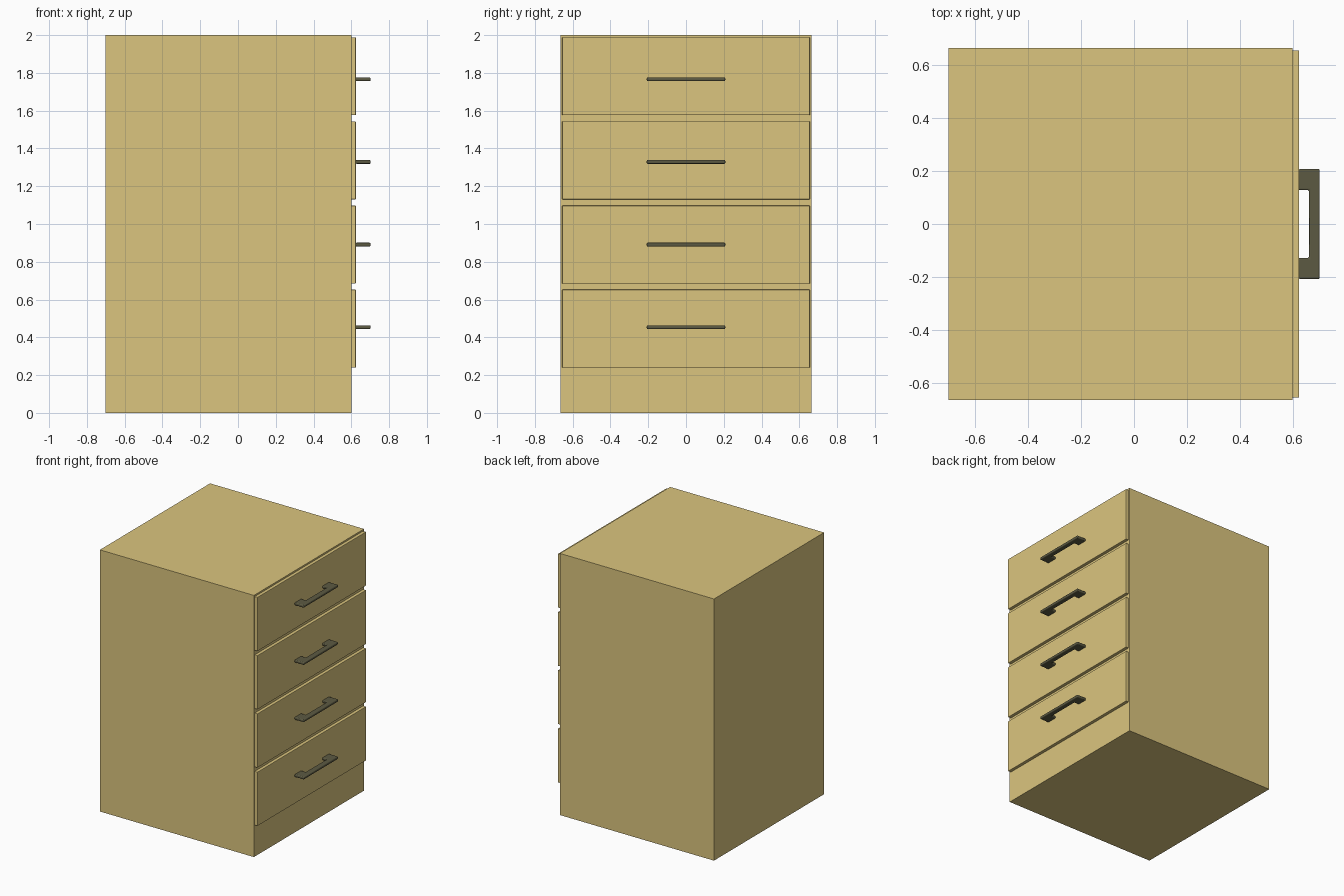
import bpy, bmesh
from mathutils import Vector

if "Cube" in bpy.data.objects:
    bpy.data.objects.remove(bpy.data.objects["Cube"])


def material(name, color):
    mat = bpy.data.materials.new(name)
    mat.diffuse_color = (*color, 1)
    mat.use_nodes = True
    mat.node_tree.nodes["Principled BSDF"].inputs["Base Color"].default_value = mat.diffuse_color
    return mat


wood = material("pale_wood", (0.71, 0.56, 0.21))
metal = material("dark_metal", (0.107, 0.102, 0.055))


def finish(name, bm, mat, bevel=0, segments=2):
    bmesh.ops.recalc_face_normals(bm, faces=bm.faces)
    mesh = bpy.data.meshes.new(name)
    bm.to_mesh(mesh)
    bm.free()
    mesh.materials.append(mat)
    obj = bpy.data.objects.new(name, mesh)
    bpy.context.collection.objects.link(obj)
    if bevel:
        mod = obj.modifiers.new("soft_edges", 'BEVEL')
        mod.width = bevel
        mod.segments = segments
    return obj


def box(name, lo, hi, mat, bevel=0):
    lo, hi = Vector(lo), Vector(hi)
    bm = bmesh.new()
    bmesh.ops.create_cube(bm, size=1)
    bmesh.ops.scale(bm, vec=hi - lo, verts=bm.verts)
    bmesh.ops.translate(bm, vec=(lo + hi) / 2, verts=bm.verts)
    return finish(name, bm, mat, bevel)


def handle(name, z, thickness=0.02):
    # Flat U-shaped pull, drawn from above and extruded upwards
    half = [(0.622, 0.128), (0.622, 0.208), (0.702, 0.208), ]
    inner = (0.662, 0.128)
    outline = half + [(x, -y) for x, y in reversed(half)]
    outline += [(inner[0], -inner[1]), inner]
    bm = bmesh.new()
    face = bm.faces.new([bm.verts.new((x, y, z - thickness / 2)) for x, y in outline])
    ext = bmesh.ops.extrude_face_region(bm, geom=[face])
    top = [g for g in ext["geom"] if isinstance(g, bmesh.types.BMVert)]
    bmesh.ops.translate(bm, vec=(0, 0, thickness), verts=top)
    return finish(name, bm, metal, 0.006, 3)


# Cabinet body
box("cabinet_body", (-0.702, -0.665, 0), (0.6, 0.665, 2), wood)

# Four drawer fronts with their pulls
for i in range(4):
    zc = 0.446 + 0.4453 * i
    box(f"drawer_front_{i + 1}", (0.598, -0.656, zc - 0.206),
        (0.624, 0.656, zc + 0.206), wood, 0.003)
    pull = handle(f"drawer_handle_{i + 1}", 0.4535 + 0.4375 * i)
    bpy.ops.object.select_all(action='DESELECT')
    pull.select_set(True)
    bpy.context.view_layer.objects.active = pull
    bpy.ops.object.shade_smooth_by_angle()
